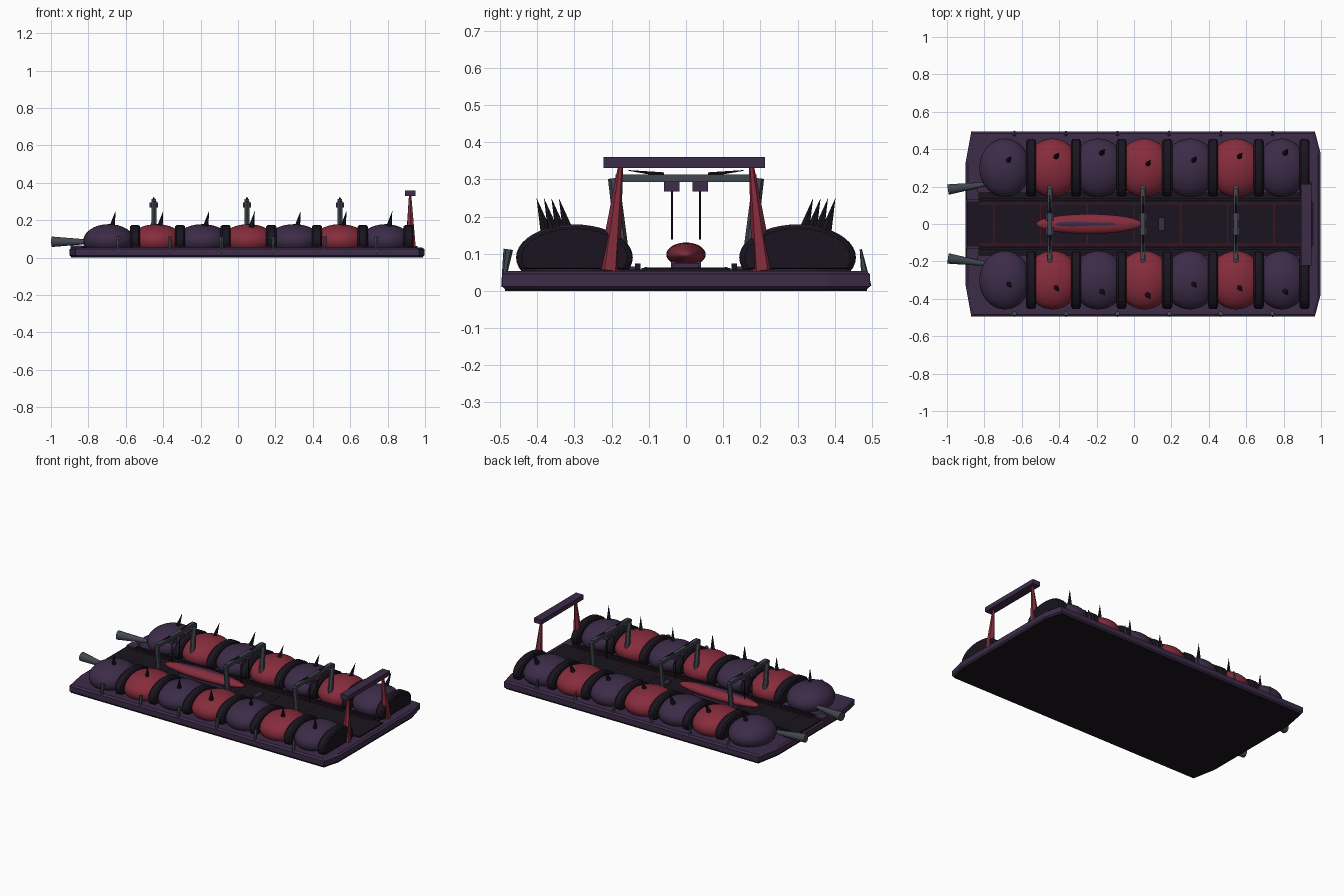
import bpy, bmesh, math
from mathutils import Vector

if "Cube" in bpy.data.objects:
    bpy.data.objects.remove(bpy.data.objects["Cube"])


def mat(name, col):
    m = bpy.data.materials.new(name)
    m.diffuse_color = (*col, 1)
    m.use_nodes = True
    m.node_tree.nodes["Principled BSDF"].inputs["Base Color"].default_value = m.diffuse_color
    return m


PURPLE = mat("purple", (0.045, 0.025, 0.065))
RED = mat("red", (0.24, 0.025, 0.045))
BLACK = mat("black", (0.010, 0.007, 0.013))
GREY = mat("grey", (0.055, 0.065, 0.08))
DARKRED = mat("dark_red", (0.06, 0.008, 0.013))


def finish(name, bm, m, smooth=False):
    bmesh.ops.recalc_face_normals(bm, faces=bm.faces)
    me = bpy.data.meshes.new(name)
    bm.to_mesh(me)
    bm.free()
    me.materials.append(m)
    ob = bpy.data.objects.new(name, me)
    bpy.context.collection.objects.link(ob)
    if smooth:
        for p in me.polygons:
            p.use_smooth = True
    return ob


def box(name, x, y, z, m):
    """Box from (min, max) ranges."""
    bm = bmesh.new()
    bmesh.ops.create_cube(bm, size=1)
    for v in bm.verts:
        for i, (a, b) in enumerate((x, y, z)):
            v.co[i] = (a + b) / 2 + v.co[i] * (b - a)
    return finish(name, bm, m)


def cone(name, a, b, ra, rb, m, sides=8):
    """Tapered rod from point a to point b."""
    a, b = Vector(a), Vector(b)
    bm = bmesh.new()
    bmesh.ops.create_cone(bm, cap_ends=True, segments=sides, radius1=ra,
                          radius2=rb, depth=(b - a).length)
    q = (b - a).to_track_quat('Z', 'Y')
    for v in bm.verts:
        v.co = (a + b) / 2 + q @ v.co
    return finish(name, bm, m)


def ellipsoid(name, c, r, m, floor=None):
    bm = bmesh.new()
    bmesh.ops.create_uvsphere(bm, u_segments=32, v_segments=20, radius=1)
    for v in bm.verts:
        v.co = Vector([c[i] + v.co[i] * r[i] for i in range(3)])
    if floor is not None:
        bmesh.ops.bisect_plane(bm, geom=bm.verts[:] + bm.edges[:] + bm.faces[:],
                               plane_co=(0, 0, floor), plane_no=(0, 0, -1), clear_outer=True)
    return finish(name, bm, m, True)


def prism(name, layers, m):
    """Stack of matching outlines: [(points_xy, z), ...]."""
    bm = bmesh.new()
    rows = [[bm.verts.new((x, y, z)) for x, y in pts] for pts, z in layers]
    n = len(rows[0])
    for lo, hi in zip(rows, rows[1:]):
        for i in range(n):
            j = (i + 1) % n
            bm.faces.new((lo[i], lo[j], hi[j], hi[i]))
    bm.faces.new(rows[0])
    bm.faces.new(rows[-1])
    return finish(name, bm, m)


# Deck with chamfered corners
def outline(d):
    half = [(-0.9 + d, 0.33), (-0.87 + d, 0.495 - d), (0.967 - d, 0.495 - d), (0.997 - d, 0.38)]
    return half + [(x, -y) for x, y in reversed(half)]


prism("deck", [(outline(0.01), 0.003), (outline(0), 0.012),
               (outline(0), 0.045), (outline(0.012), 0.054)], PURPLE)
prism("deck_underside", [(outline(0.008), 0.0), (outline(0.008), 0.004)], BLACK)

# Sunken-looking centre lane with thin red markings
box("lane_floor", (-0.835, 0.92), (-0.17, 0.17), (0.045, 0.058), BLACK)
box("lane_strip", (-0.89, 0.96), (-0.12, 0.12), (0.045, 0.062), BLACK)
for s in (-1, 1):
    box("lane_line", (-0.83, 0.9), (s * 0.108 - 0.003, s * 0.108 + 0.003), (0.058, 0.064), DARKRED)
    box("lane_rail", (-0.82, 0.9), (s * 0.13 - 0.007, s * 0.13 + 0.007), (0.055, 0.074), BLACK)
    box("lane_end_block", (-0.895, -0.835), (s * 0.16 - 0.03, s * 0.16 + 0.03), (0.05, 0.066), PURPLE)
for i in range(7):
    x = -0.75 + i * 0.25
    box("lane_cross_line", (x - 0.003, x + 0.003), (-0.108, 0.108), (0.058, 0.0635), DARKRED)

# Segmented hulls, ribs, spikes
CENTRES = [-0.69, -0.435, -0.19, 0.055, 0.3, 0.545, 0.79]
RIBS = [-0.55, -0.31, -0.066, 0.178, 0.422, 0.667, 0.912]
for s in (-1, 1):
    for i, (x, rib) in enumerate(zip(CENTRES, RIBS)):
        rx = 0.137 if i in (0, 6) else 0.147
        ellipsoid("hull_segment", (x, s * 0.3, 0.09), (rx, 0.157, 0.089),
                  RED if i % 2 else PURPLE, 0.045)
        # rib: domed half-disc with bevelled rim
        bm = bmesh.new()
        prof = [(-0.027, 0.9), (-0.018, 0.98), (0.018, 0.98), (0.027, 0.9)]
        rows = []
        for dx, k in prof:
            row = []
            for a in range(17):
                t = math.radians(-22 + a * 224 / 16)
                row.append(bm.verts.new((rib + dx, s * 0.3 + 0.158 * k * math.cos(t),
                                         max(0.048, 0.09 + 0.086 * k * math.sin(t)))))
            rows.append(row)
        for r0, r1 in zip(rows, rows[1:]):
            for a in range(17):
                b = (a + 1) % 17
                bm.faces.new((r0[a], r0[b], r1[b], r1[a]))
        bm.faces.new(rows[0])
        bm.faces.new(rows[-1])
        finish("hull_rib", bm, BLACK)
        # outward-leaning spike
        y = 0.315 + 0.02 * ((i + (s > 0)) % 4)
        cone("hull_spike", (x + 0.015, s * y, 0.155), (x + 0.035, s * (y + 0.027), 0.25),
             0.017, 0.0, BLACK, 6)
    # Flared nozzles at the tail
    cone("nozzle", (-0.8, s * 0.212, 0.085), (-0.995, s * 0.184, 0.085), 0.012, 0.028, GREY, 12)
    # Gate pylons
    cone("gate_pylon", (0.923, s * 0.207, 0.055), (0.92, s * 0.175, 0.345), 0.03, 0.006, RED, 6)
    # Side fins, all leaning the same way round
    for i in range(6):
        x = -0.64 + i * 0.276
        if s > 0:
            cone("side_fin", (x, 0.486, 0.012), (x, 0.47, 0.112), 0.013, 0.003, GREY, 6)
        else:
            cone("side_fin", (x, -0.493, 0.012), (x, -0.478, 0.112), 0.004, 0.013, GREY, 6)

box("gate_crossbar", (0.893, 0.948), (-0.222, 0.213), (0.331, 0.36), PURPLE)

# Crane gantries over the lane
for x in (-0.45, 0.048, 0.545):
    box("gantry_beam", (x - 0.012, x + 0.012), (-0.19, 0.19), (0.293, 0.313), GREY)
    for s in (-1, 1):
        cone("gantry_post", (x, s * 0.165, 0.06), (x, s * 0.195, 0.303), 0.017, 0.015, GREY, 6)
        box("gantry_hoist", (x - 0.022, x + 0.022), (s * 0.038 - 0.021, s * 0.038 + 0.021),
            (0.268, 0.294), PURPLE)
        cone("hoist_cable", (x, s * 0.038, 0.138), (x, s * 0.038, 0.27), 0.003, 0.003, BLACK, 6)
        cone("gantry_thorn", (x, s * 0.06, 0.312), (x, s * 0.155, 0.324), 0.007, 0.001, BLACK, 5)

# Docked vessel on its cradle, and a lane console
ellipsoid("vessel", (-0.24, 0, 0.098), (0.285, 0.053, 0.032), RED)
ellipsoid("vessel_spine", (-0.25, 0, 0.122), (0.17, 0.02, 0.0085), PURPLE)
box("vessel_cradle", (-0.4, -0.08), (-0.04, 0.04), (0.058, 0.08), PURPLE)
box("lane_console", (0.132, 0.163), (-0.035, 0.035), (0.058, 0.075), PURPLE)
